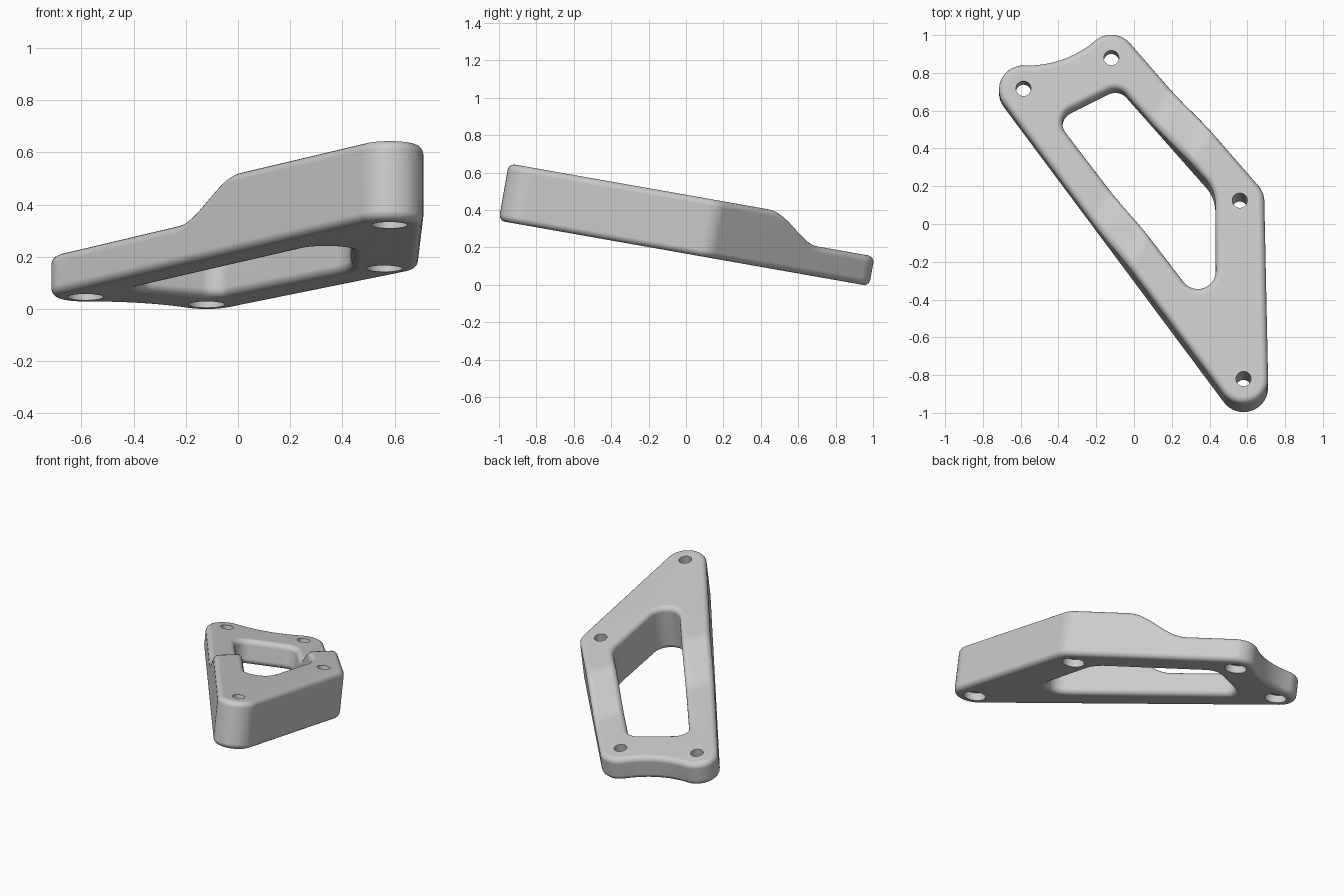
import bpy, bmesh, math
from mathutils import Vector, Matrix

cube = bpy.data.objects.get("Cube")
if cube:
    bpy.data.objects.remove(cube, do_unlink=True)

THIN, STEP, LOBE, FILLET = 0.16, 0.15, 0.13, 0.035
front, right, back, left = (Vector(p) for p in
                            ((.58, -.887), (.56, .072), (-.12, .865), (-.585, .70)))


def angle(v):
    return math.atan2(v.y, v.x)


def arc(center, r, a0, sweep, n):
    return [center + r * Vector((math.cos(a0 + sweep * i / n), math.sin(a0 + sweep * i / n)))
            for i in range(n + 1)]


def wrap(a):
    return (a + math.pi) % (2 * math.pi) - math.pi


def edge_normal(a, b):
    d = b - a
    return math.atan2(-d.x, d.y)


def lobe(center, a0, a1):
    return arc(center, LOBE, a0, (a1 - a0) % (2 * math.pi), 16)


def rounded(points):
    """Polygon with a corner radius at each point."""
    out = []
    for i, (x, y, r) in enumerate(points):
        p = Vector((x, y))
        a = (Vector(points[i - 1][:2]) - p).normalized()
        b = (Vector(points[(i + 1) % len(points)][:2]) - p).normalized()
        half = a.angle(b) / 2
        c = p + (a + b).normalized() * r / math.sin(half)
        a0 = angle(p + a * r / math.tan(half) - c)
        a1 = angle(p + b * r / math.tan(half) - c)
        out += arc(c, r, a0, wrap(a1 - a0), 12)
    return out


# Outer outline: four lobes around the holes, with a scooped back edge
scoop_r = 0.55
d = left - back
scoop = (left + back) / 2 + Vector((d.y, -d.x)).normalized() * math.sqrt(
    (scoop_r + LOBE) ** 2 - (d.length / 2) ** 2)
n_left, n_right, n_back = edge_normal(left, front), edge_normal(front, right), edge_normal(right, back)
s0, s1 = angle(back - scoop), angle(left - scoop)
outline = lobe(front, n_left, n_right) + lobe(right, n_right, n_back)
outline += lobe(back, n_back, angle(scoop - back))
outline += arc(scoop, scoop_r, s0, wrap(s1 - s0), 14)[1:-1]
outline += lobe(left, angle(scoop - left), n_left)

# Central opening
opening = rounded([(-.42, .545, .08), (-.08, .718, .08), (.43, .133, .2), (.435, -.59, .095)])

# Wall sections as (inset into the material, height)
quarter = [(FILLET * (1 - math.sin(t)), FILLET * (1 - math.cos(t)))
           for t in (math.pi / 2 * i / 5 for i in range(6))]
fillet_wall = quarter + [(i, THIN - h) for i, h in reversed(quarter)]
bore_wall = [(.03, 0), (.03, .05), (0, .05), (0, THIN)]

bm = bmesh.new()
caps = ([], [])


def add_wall(points, section):
    n = len(points)
    normals = []
    for i in range(n):
        t = (points[(i + 1) % n] - points[i]).normalized() + (points[i] - points[i - 1]).normalized()
        normals.append(Vector((-t.y, t.x)).normalized())
    rings = [[bm.verts.new((*(p + q * inset), h)) for p, q in zip(points, normals)]
             for inset, h in section]
    for lo, hi in zip(rings, rings[1:]):
        for i in range(n):
            j = (i + 1) % n
            bm.faces.new((lo[i], lo[j], hi[j], hi[i]))
    for cap, ring in zip(caps, (rings[0], rings[-1])):
        cap.extend(bm.edges.get((ring[i], ring[(i + 1) % n])) for i in range(n))


add_wall(outline, fillet_wall)
add_wall(opening, fillet_wall)
for hole in (front, right, back, left):
    add_wall(arc(hole, .04, 0, -2 * math.pi, 28)[:-1], bore_wall)
for cap, z in zip(caps, (-1, 1)):
    bmesh.ops.triangle_fill(bm, use_beauty=True, edges=cap, normal=(0, 0, z))

# Raised front part: slice across the step, then lift the upper side in an S curve
step_dir, step_mid, half_width = Vector((.859, -.513, 0)), Vector((.08, .19, 0)), .18
for i in range(17):
    bmesh.ops.bisect_plane(bm, geom=bm.verts[:] + bm.edges[:] + bm.faces[:], dist=1e-5,
                           plane_co=step_mid + step_dir * half_width * (i / 8 - 1),
                           plane_no=step_dir)
for v in bm.verts:
    if v.co.z > THIN / 2:
        t = ((v.co - step_mid).dot(step_dir) / half_width + 1) / 2
        t = min(max(t, 0), 1)
        v.co.z += STEP * t * t * (3 - 2 * t)

# Tilt the plate and stand it on the ground
bmesh.ops.recalc_face_normals(bm, faces=bm.faces)
bmesh.ops.transform(bm, matrix=Matrix.Rotation(math.radians(-10), 4, 'X'), verts=bm.verts)
low = min(v.co.z for v in bm.verts)
bmesh.ops.translate(bm, vec=(0, 0, -low), verts=bm.verts)

mesh = bpy.data.meshes.new("bracket_plate")
bm.to_mesh(mesh)
bm.free()
plate = bpy.data.objects.new("bracket_plate", mesh)
bpy.context.collection.objects.link(plate)

grey = bpy.data.materials.new("plain_grey")
grey.use_nodes = True
grey.diffuse_color = (.6, .6, .6, 1)
grey.node_tree.nodes["Principled BSDF"].inputs["Base Color"].default_value = (.6, .6, .6, 1)
mesh.materials.append(grey)

bpy.context.view_layer.objects.active = plate
plate.select_set(True)
bpy.ops.object.shade_smooth_by_angle(angle=math.radians(35))
weighted = plate.modifiers.new("flat_caps", 'WEIGHTED_NORMAL')
weighted.keep_sharp = True
